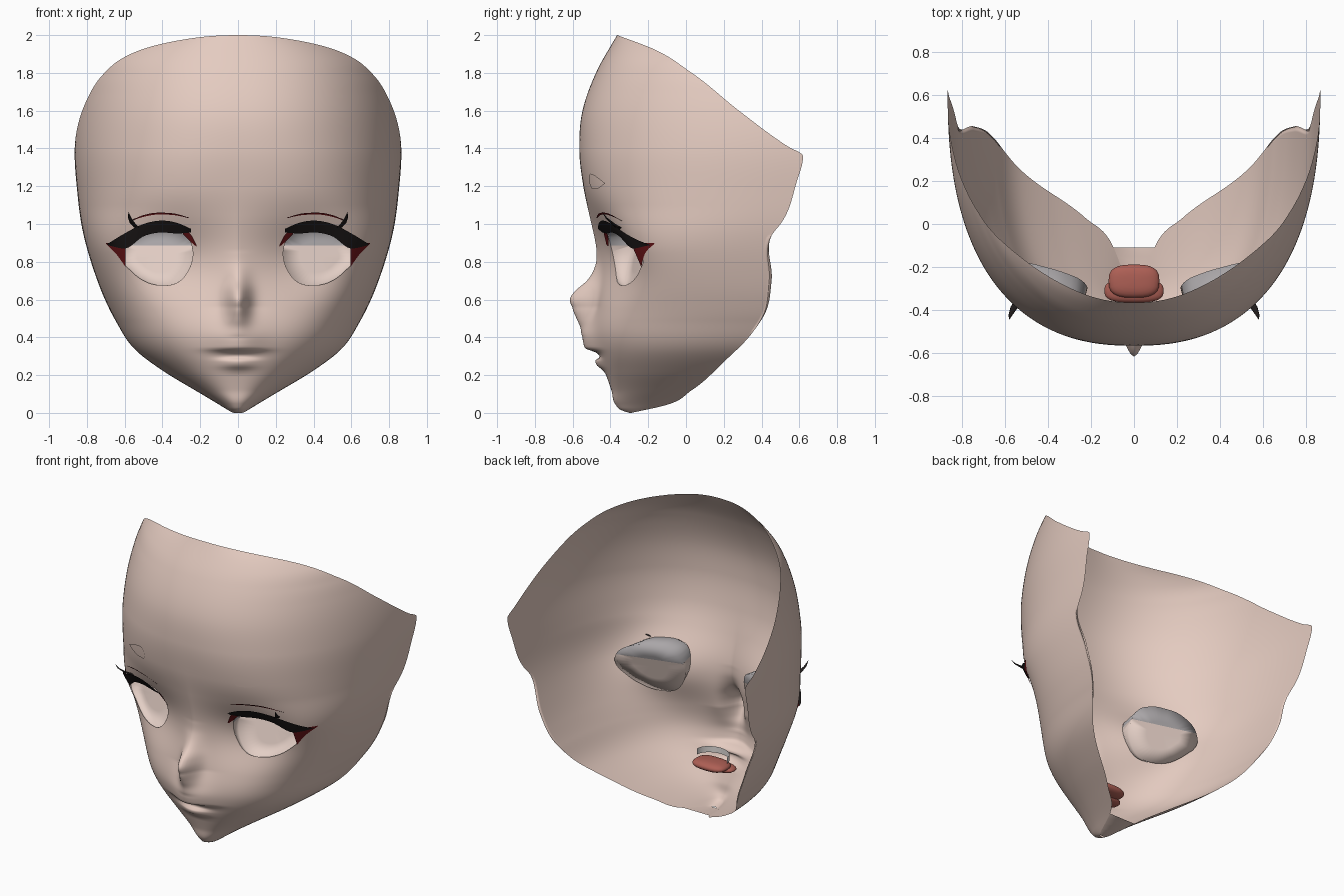
import bpy, bmesh, math
from mathutils import Vector

if "Cube" in bpy.data.objects:
    bpy.data.objects.remove(bpy.data.objects["Cube"])


def material(name, rgb):
    m = bpy.data.materials.new(name)
    m.diffuse_color = (*rgb, 1)
    m.use_nodes = True
    m.node_tree.nodes["Principled BSDF"].inputs["Base Color"].default_value = m.diffuse_color
    return m


SKIN = material("skin", (.78, .60, .53))
BLACK = material("lash black", (.014, .011, .011))
RED = material("dark red", (.16, .008, .010))
PALE = material("eye pale", (.77, .62, .56))
GREY = material("eye grey", (.40, .38, .39))
TONGUE = material("tongue red", (.42, .115, .09))
TEETH = material("tooth white", (.75, .72, .70))


def curve(pts):
    """Smooth interpolation through (position, value) pairs, flat at extremes."""
    xs, ys = [p[0] for p in pts], [p[1] for p in pts]
    n = len(xs)
    h = [xs[i + 1] - xs[i] for i in range(n - 1)]
    d = [(ys[i + 1] - ys[i]) / h[i] for i in range(n - 1)]
    m = [d[0]] + [0 if d[i - 1] * d[i] <= 0 else
                  (d[i - 1] * h[i] + d[i] * h[i - 1]) / (h[i] + h[i - 1])
                  for i in range(1, n - 1)] + [d[-1]]

    def f(x):
        x = min(max(x, xs[0]), xs[-1])
        i = 0
        while i < n - 2 and x > xs[i + 1]:
            i += 1
        t = (x - xs[i]) / h[i]
        return (ys[i] * (1 + 2 * t) * (1 - t) ** 2 + m[i] * h[i] * t * (1 - t) ** 2
                + ys[i + 1] * t * t * (3 - 2 * t) + m[i + 1] * h[i] * t * t * (t - 1))
    return f


# Head shape by height: half width, depth of the widest point, cut-off edge, front profile, roundness
width = curve([(0, .03), (.037, .09), (.106, .205), (.217, .39), (.32, .53), (.49, .65), (.6, .705),
               (.757, .765), (.95, .82), (1.18, .852), (1.38, .865), (1.56, .852), (1.68, .83),
               (1.78, .803), (1.88, .755), (1.94, .69), (2, .58)])
widest = curve([(0, -.25), (.04, -.05), (.12, .1), (.27, .3), (.5, .52), (.75, .6), (1, .622),
                (2, .622)])
back = curve([(0, -.29), (.04, -.11), (.12, .03), (.27, .2), (.41, .34), (.52, .41), (.7, .44),
              (.95, .46), (1, .5), (1.22, .585), (1.36, .62), (1.41, .54), (1.6, .28), (1.8, .03),
              (1.93, -.18), (2, -.365)])
front = curve([(0, -.3), (.015, -.345), (.04, -.37), (.12, -.395), (.22, -.43), (.3, -.457),
               (.4, -.482), (.55, -.488), (.75, -.492), (.9, -.5), (1.05, -.52), (1.2, -.545),
               (1.4, -.565), (1.58, -.552), (1.81, -.472), (2, -.365)])
power = curve([(0, 2.3), (.2, 2.4), (.5, 2.7), (.85, 3.2), (1.1, 2.7), (1.4, 2.4), (2, 2.3)])
nose = curve([(.4, 0), (.45, -.025), (.5, -.07), (.55, -.115), (.6, -.138), (.64, -.118),
              (.7, -.055), (.78, -.012), (.86, 0)])
lips = curve([(.2, 0), (.225, -.008), (.25, -.03), (.275, -.033), (.297, 0), (.32, -.015),
              (.345, -.068), (.41, -.065), (.47, -.04), (.56, 0)])


def surf(x, z):
    """Depth of the face surface at x, z."""
    x = abs(x)
    w, b, p = width(z), widest(z), power(z)
    y = b - (b - front(z)) * max(0, 1 - min(1, x / w) ** p) ** (1 / p)
    y += nose(z) * math.exp(-(x / .058) ** 2)
    y += lips(z) * math.exp(-(x / (.13 if z > .297 else .09)) ** 2)
    return y + .13 * math.exp(-((x - .38) / .21) ** 2 / 2 - ((z - .8) / .165) ** 2 / 2)


def trim(z):
    """Half width at which the shell meets its rear edge."""
    b, p = widest(z), power(z)
    k = min(1, max(0, (b - back(z)) / (b - front(z))))
    return width(z) * (1 - k ** p) ** (1 / p)


# Eye opening in polar form about its centre
EX, EZ = .43, .83
outline = [(.24, .86), (.26, .76), (.32, .69), (.4, .675), (.5, .7), (.57, .755), (.622, .83),
           (.6, .89), (.53, .945), (.43, .97), (.33, .965), (.265, .93)]
polar = sorted((math.atan2(z - EZ, x - EX), math.hypot(x - EX, z - EZ)) for x, z in outline)
TAU = math.tau
eye_r = curve([(a - TAU, r) for a, r in polar[-2:]] + polar + [(a + TAU, r) for a, r in polar[:2]])


def make(name, bm, mats):
    bmesh.ops.remove_doubles(bm, verts=bm.verts, dist=1e-5)
    for f in bm.faces:
        f.smooth = True
    me = bpy.data.meshes.new(name)
    bm.to_mesh(me)
    bm.free()
    for m in mats:
        me.materials.append(m)
    ob = bpy.data.objects.new(name, me)
    bpy.context.collection.objects.link(ob)


def grid(bm, rows):
    """Join rows of points with quads."""
    vs = [[bm.verts.new(p) for p in r] for r in rows]
    for a, b in zip(vs, vs[1:]):
        for i in range(len(a) - 1):
            bm.faces.new((a[i], a[i + 1], b[i + 1], b[i]))
    return vs


def mirror(bm):
    """Add the left-hand copy of the right-hand geometry."""
    dup = bmesh.ops.duplicate(bm, geom=bm.verts[:] + bm.edges[:] + bm.faces[:])["geom"]
    for v in dup:
        if isinstance(v, bmesh.types.BMVert):
            v.co.x *= -1
    bmesh.ops.reverse_faces(bm, faces=[f for f in dup if isinstance(f, bmesh.types.BMFace)])


# Face shell: horizontal rows running from ear to ear
zs = sorted([i * .01 for i in range(201)] + [.003, .006, 1.985, 1.9925, 1.995, 1.9975, 1.999])
COLS = 160
rows = []
for z in zs:
    xs = [trim(z) * math.sin(math.pi * (i / COLS - .5)) for i in range(COLS + 1)]
    rows.append([(x, surf(x, z) if 0 < i < COLS else back(z), z) for i, x in enumerate(xs)])
bm = bmesh.new()
vs = grid(bm, rows)
low = [r for r, z in zip(vs, zs) if z <= .0401]          # close the chin underneath
for a, b in zip(low, low[1:]):
    bm.faces.new((a[-1], a[0], b[0], b[-1]))


def eye_polar(co):
    dx, dz = abs(co.x) - EX, co.z - EZ
    return math.atan2(dz, dx), math.hypot(dx, dz)


def in_eye(f):
    c = f.calc_center_median()
    a, r = eye_polar(c)
    return c.y < .1 and r < eye_r(a)


bmesh.ops.delete(bm, geom=[f for f in bm.faces if in_eye(f)], context="FACES")
for v in bm.verts:                                       # snap the rim to a clean outline
    if v.is_boundary:
        a, r = eye_polar(v.co)
        if r < .3 and v.co.y < 0:
            s = 1 if v.co.x > 0 else -1
            x, z = EX + math.cos(a) * eye_r(a), EZ + math.sin(a) * eye_r(a)
            v.co = (s * x, surf(x, z), z)
make("face_shell", bm, [SKIN])

# Eyes: recessed, tilted plate with a short wall, grey in the upper part
bm = bmesh.new()
rings = []
for k, on_face in ((1, True), (1.12, False), (.55, False), (0, False)):
    ring = []
    for i in range(49):
        a = -math.pi + TAU * i / 48
        x, z = EX + k * eye_r(a) * math.cos(a), EZ + k * eye_r(a) * math.sin(a)
        plate = -.255 + .28 * (x - .2) - .3 * (1 - z)
        if k > 1:
            plate = max(plate, surf(x, z) + .012)
        ring.append((x, surf(x, z) if on_face else plate, z))
    rings.append(ring)
grid(bm, rings)
bmesh.ops.remove_doubles(bm, verts=bm.verts, dist=1e-5)
bmesh.ops.bisect_plane(bm, geom=bm.verts[:] + bm.edges[:] + bm.faces[:], dist=1e-5,
                       plane_co=(EX, 0, .885), plane_no=(0, 0, 1))
for f in bm.faces:
    f.material_index = 1 if f.calc_center_median().z > .885 else 0
mirror(bm)
make("eyes", bm, [PALE, GREY])


def patch(name, top, bottom, off_top, off_bottom, mat, steps=24):
    """Strip following the face between two curves, on both sides."""
    ft, fb = curve(top), curve(bottom)
    x0, x1 = top[0][0], top[-1][0]
    rows = []
    for k in range(5):
        t = k / 4
        row = []
        for i in range(steps + 1):
            x = x0 + (x1 - x0) * i / steps
            z = fb(x) * (1 - t) + ft(x) * t
            row.append((x, surf(x, z) - off_bottom * (1 - t) - off_top * t, z))
        rows.append(row)
    bm = bmesh.new()
    grid(bm, rows)
    mirror(bm)
    make(name, bm, [mat])


patch("upper_lashes", [(.25, .975), (.32, 1.005), (.4, 1.018), (.5, 1.0), (.6, .95), (.69, .895)],
      [(.25, .955), (.32, .95), (.4, .955), (.5, .935), (.6, .87), (.69, .888)], .03, .015, BLACK)
patch("outer_eye_corners", [(.595, .89), (.64, .9), (.7, .9)],
      [(.595, .772), (.64, .835), (.7, .896)], .012, .006, RED)
patch("inner_eye_corners", [(.22, .89), (.25, .945), (.29, .965)],
      [(.22, .88), (.25, .905), (.29, .945)], .012, .006, RED)
patch("eyelid_creases", [(.26, 1.034), (.33, 1.054), (.42, 1.06), (.5, 1.047), (.57, 1.018)],
      [(.26, 1.031), (.33, 1.046), (.42, 1.05), (.5, 1.038), (.57, 1.015)], .012, .008, RED)
patch("eyebrows", [(.318, 1.22), (.33, 1.25), (.36, 1.266), (.4, 1.258), (.49, 1.217)],
      [(.318, 1.215), (.33, 1.195), (.36, 1.186), (.41, 1.187), (.49, 1.213)], .006, .006, SKIN)

# Lash wing tips: tapering, curved spikes
bm = bmesh.new()
path = [((.525, -.35, .975), .026), ((.555, -.385, 1.0), .018), ((.572, -.42, 1.03), .010),
        ((.58, -.445, 1.065), .0005)]
grid(bm, [[Vector(c) + Vector((r * math.cos(a), r * .5 * math.sin(a), r * .3 * math.cos(a)))
           for a in (TAU * i / 8 for i in range(9))] for c, r in path])
mirror(bm)
make("lash_tips", bm, [BLACK])

# Tongue: flattened front and back lobes with squared sides
bm = bmesh.new()
for y, z, sx, sy, sz in ((-.31, .272, .138, .055, .026), (-.265, .295, .118, .077, .03)):
    new = bmesh.ops.create_uvsphere(bm, u_segments=24, v_segments=12, radius=1)["verts"]
    for v in new:
        x, yy = (math.copysign(abs(c) ** .7, c) for c in v.co.xy)
        v.co = (x * sx, y + yy * sy, z + v.co.z * sz)
make("tongue", bm, [TONGUE])

# Upper teeth: a short curved band
bm = bmesh.new()
grid(bm, [[(.11 * math.sin(a), -.27 - .09 * math.cos(a), z)
           for a in (math.pi * (i / 16 - .5) for i in range(17))] for z in (.325, .365)])
make("upper_teeth", bm, [TEETH])
